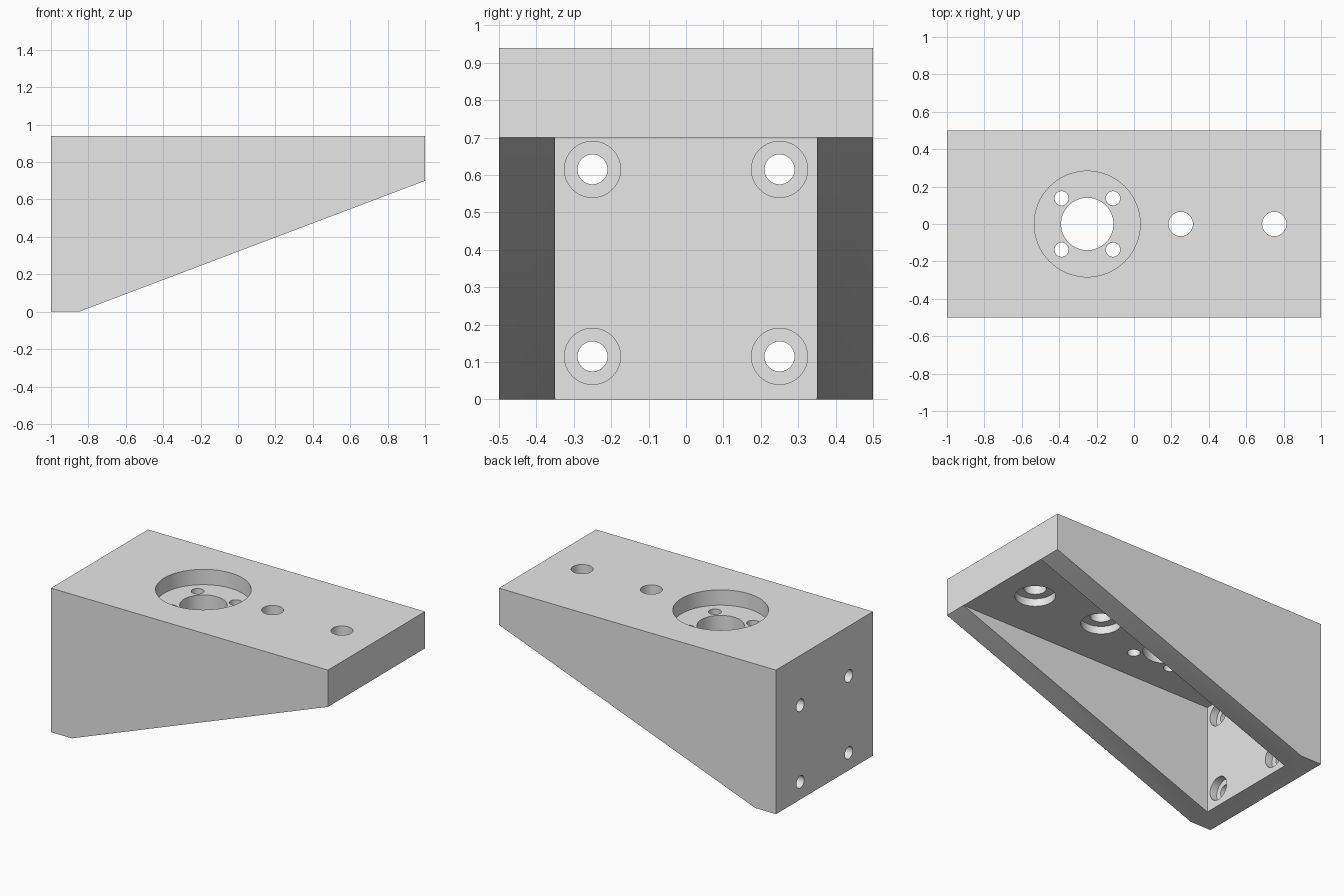
import bpy, bmesh, math
from mathutils import Matrix, Vector

cube = bpy.data.objects.get("Cube")
if cube:
    bpy.data.objects.remove(cube, do_unlink=True)

# Main sizes
W, WI = 0.5, 0.35            # outer and inner half widths
TOP, UNDER = 0.94, 0.70      # top plate surfaces
BACK, INNER, END = -1.0, -0.85, 1.0

grey = bpy.data.materials.new("light grey")
grey.use_nodes = True
colour = (0.8, 0.8, 0.8, 1)
grey.diffuse_color = colour
grey.node_tree.nodes["Principled BSDF"].inputs["Base Color"].default_value = colour


def add_object(name, bm):
    mesh = bpy.data.meshes.new(name)
    bm.to_mesh(mesh)
    bm.free()
    obj = bpy.data.objects.new(name, mesh)
    bpy.context.collection.objects.link(obj)
    return obj


# Bracket body: back plate, top plate and two tapering gussets in one shell
bm = bmesh.new()
profile = {"A": (BACK, 0), "B": (INNER, 0), "C": (END, UNDER),
           "D": (END, TOP), "E": (BACK, TOP), "K": (INNER, UNDER)}
rows = (-W, -WI, WI, W)
used = {"A": (0, 3), "B": (0, 1, 2, 3), "C": (0, 1, 2, 3),
        "D": (0, 3), "E": (0, 3), "K": (1, 2)}
v = {k + str(i): bm.verts.new((profile[k][0], rows[i], profile[k][1]))
     for k in used for i in used[k]}
faces = ("A0 B0 C0 D0 E0", "A3 B3 C3 D3 E3",         # outer sides
         "E0 D0 D3 E3", "A0 E0 E3 A3",               # top and back
         "D0 C0 C1 C2 C3 D3", "A0 A3 B3 B2 B1 B0",   # end and foot
         "B0 B1 C1 C0", "B2 B3 C3 C2",               # sloping gusset edges
         "B1 K1 C1", "B2 K2 C2",                     # inner gusset walls
         "K1 K2 C2 C1", "B1 B2 K2 K1")               # inside of the plates
for f in faces:
    bm.faces.new([v[n] for n in f.split()])
bmesh.ops.recalc_face_normals(bm, faces=bm.faces)
bracket = add_object("bracket", bm)

cutters = []


def drill(start, end, radius):
    """Add a cylindrical cutter between two points."""
    a, b = Vector(start), Vector(end)
    axis = b - a
    turn = axis.to_track_quat("Z", "Y").to_matrix().to_4x4()
    bm = bmesh.new()
    bmesh.ops.create_cone(bm, cap_ends=True, segments=64, radius1=radius,
                          radius2=radius, depth=axis.length,
                          matrix=Matrix.Translation((a + b) / 2) @ turn)
    obj = add_object("drill_cutter", bm)
    obj.hide_render = True
    cutters.append(obj)


# Round pocket, central bore and four small bolt holes in the top plate
CX = -0.25
drill((CX, 0, TOP - 0.10), (CX, 0, 1.1), 0.283)
drill((CX, 0, 0.6), (CX, 0, 1.1), 0.14)
for sx in (-1, 1):
    for sy in (-1, 1):
        x, y = CX + sx * 0.1375, sy * 0.1375
        drill((x, y, 0.6), (x, y, 1.1), 0.038)

# Two top plate holes, counterbored from below
for x in (0.25, 0.75):
    drill((x, 0, 0.6), (x, 0, 1.1), 0.065)
    drill((x, 0, 0.6), (x, 0, UNDER + 0.05), 0.118)

# Four back plate holes, counterbored from inside
for y in (-0.25, 0.25):
    for z in (0.115, 0.615):
        drill((-1.1, y, z), (-0.75, y, z), 0.04)
        drill((INNER - 0.05, y, z), (-0.75, y, z), 0.075)

for c in cutters:
    mod = bracket.modifiers.new("drill", "BOOLEAN")
    mod.operation = "DIFFERENCE"
    mod.solver = "EXACT"
    mod.object = c

# Bake the cuts and remove the cutters
depsgraph = bpy.context.evaluated_depsgraph_get()
baked = bpy.data.meshes.new_from_object(bracket.evaluated_get(depsgraph))
bracket.modifiers.clear()
bracket.data = baked
for c in cutters:
    bpy.data.objects.remove(c, do_unlink=True)

baked.materials.clear()
baked.materials.append(grey)
for p in baked.polygons:
    p.material_index = 0

# Smooth bores with sharp rims
bpy.ops.object.select_all(action="DESELECT")
bracket.select_set(True)
bpy.context.view_layer.objects.active = bracket
bpy.ops.object.shade_smooth_by_angle(angle=math.radians(30))
